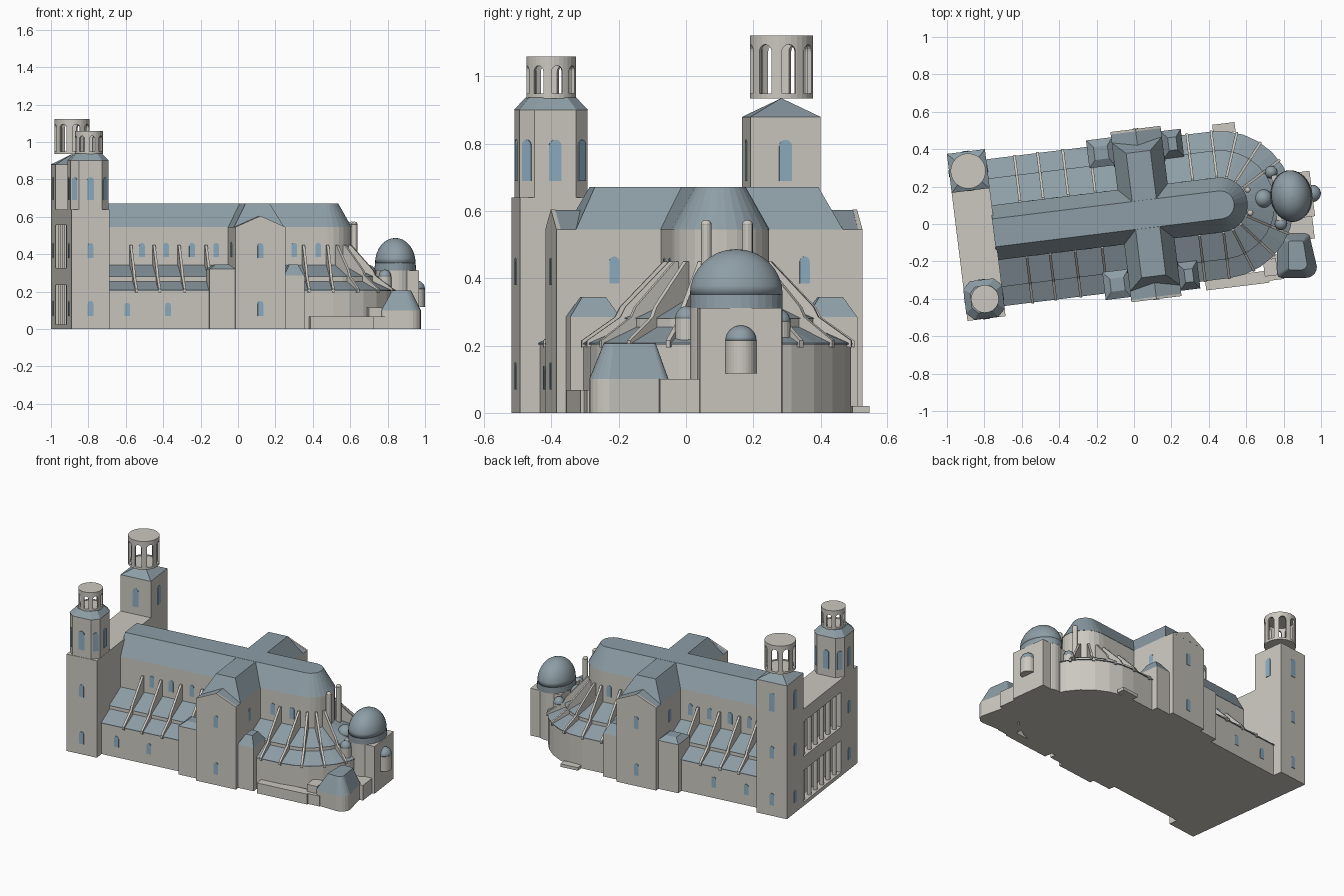
import bpy, math
from math import sin, cos, pi, radians
from mathutils import Matrix, Vector

if "Cube" in bpy.data.objects:
    bpy.data.objects.remove(bpy.data.objects["Cube"])

# Church plan is turned about z: local u = along nave, w = across
M = Matrix.Rotation(radians(7.05), 4, 'Z') @ Matrix.Translation((0, 0.045, 0))

def material(name, col):
    m = bpy.data.materials.new(name)
    m.diffuse_color = (*col, 1)
    m.use_nodes = True
    m.node_tree.nodes["Principled BSDF"].inputs["Base Color"].default_value = m.diffuse_color
    return m

STONE = material("stone", (0.60, 0.58, 0.53))
ROOF = material("slate", (0.27, 0.34, 0.38))
GLASS = material("glass", (0.27, 0.42, 0.54))

def add(name, verts, faces, mat, smooth=False, m=M):
    me = bpy.data.meshes.new(name)
    me.from_pydata([m @ Vector(v) for v in verts], [], faces)
    me.materials.append(mat)
    if smooth:
        me.polygons.foreach_set("use_smooth", [True] * len(me.polygons))
    ob = bpy.data.objects.new(name, me)
    bpy.context.collection.objects.link(ob)
    return ob

def loft(name, rings, mat, smooth=False, m=M):
    """Skin between equal rings (counter-clockwise, bottom to top) with end caps."""
    n = len(rings[0])
    verts = [p for r in rings for p in r]
    faces = [(k*n+i, k*n+(i+1) % n, (k+1)*n+(i+1) % n, (k+1)*n+i)
             for k in range(len(rings)-1) for i in range(n)]
    faces += [tuple(range(n-1, -1, -1)), tuple(range(len(verts)-n, len(verts)))]
    return add(name, verts, faces, mat, smooth, m)

def rect(u0, u1, w0, w1, z):
    return [(u0, w0, z), (u1, w0, z), (u1, w1, z), (u0, w1, z)]

def box(name, u0, u1, w0, w1, z0, z1, mat=STONE):
    return loft(name, [rect(u0, u1, w0, w1, z0), rect(u0, u1, w0, w1, z1)], mat)

def circle(u, w, z, ru, rw=None, n=32):
    rw = rw or ru
    return [(u+ru*cos(2*pi*i/n), w+rw*sin(2*pi*i/n), z) for i in range(n)]

def stadium(r, z, u0=-0.75, uc=0.47, n=14):
    """Straight nave outline with a round east end."""
    arc = [(uc+r*cos(-pi/2+pi*i/n), r*sin(-pi/2+pi*i/n), z) for i in range(n+1)]
    return [(u0, -r, z)] + arc + [(u0, r, z)]

def dome(name, u, w, z, ru, rw, h, mat=ROOF, n=32):
    loft(name, [circle(u, w, z+h*sin(a), ru*cos(a), rw*cos(a), n)
                for a in [pi/2*.995*i/8 for i in range(9)]], mat, True)

def prism(name, prof, u, w, ang, t, mat):
    """Upright (distance, z) profile along direction ang, thickness t."""
    c, s = cos(ang), sin(ang)
    rings = [[(u+r*c-k*s, w+r*s+k*c, z) for r, z in prof] for k in (t/2, -t/2)]
    return loft(name, rings, mat)

def arch(width, z0, z1):
    r = width/2
    return [(-r, z0), (r, z0)] + [(r*cos(pi*i/8), z1-r+r*sin(pi*i/8)) for i in range(9)]

def window(u, w, ang, z0, z1, width=0.03):
    prism("window", arch(width, z0, z1), u, w, ang, 0.006, GLASS)

# Nave, choir and two tiers of aisles
loft("aisle_wall", [stadium(.39, 0), stadium(.39, .203)], STONE)
loft("outer_aisle_roof", [stadium(.395, .203), stadium(.395, .208), stadium(.285, .255)], ROOF)
loft("inner_aisle_wall", [stadium(.285, .2), stadium(.285, .28)], STONE)
loft("inner_aisle_roof", [stadium(.292, .28), stadium(.145, .342)], ROOF)
loft("nave_wall", [stadium(.145, .3), stadium(.145, .545)], STONE)
loft("nave_roof", [stadium(.147, .545), stadium(.075, .672)], ROOF)

# Transept with gabled ends and flat topped roof
TU0, TU1, TC = -.065, .205, .07
box("transept", TU0, TU1, -.458, .458, 0, .545)
loft("transept_roof", [rect(TU0, TU1, -.40, .40, .545),
                       rect(TC-.065, TC+.065, -.335, .335, .671)], ROOF)
for s in (-1, 1):
    prism("transept_gable", [(TU0-TC, .545), (TU1-TC, .545), (0, .605)], TC, s*.452, 0, .013, STONE)
    prism("gable_roof", [(TU0-TC, .545), (TU1-TC, .545), (0, .603)], TC, s*.400, 0, .10, ROOF)
    for z0 in (.07, .38):
        window(TC, s*.458, 0, z0, z0+.08)
    for u in (TU0, TU1):
        window(u, s*.285, pi/2, .385, .465)
    # Corner chapels beside the transept
    for n, u0, u1, w0, w1, z in (("west", -.20, -.06, .28, .43, .32),
                                 ("east", .20, .31, .28, .43, .285)):
        a, b = sorted((s*w0, s*w1))
        box(n + "_corner_chapel", u0, u1, a, b, 0, z)
        loft(n + "_chapel_roof", [rect(u0, u1, a, b, z),
                                  rect(u0+.035, u1-.03, a+.04, b-.04, .345)], ROOF)

# Flying buttresses: straight bays then radial around the apse
FIN = [(.14, .33), (.285, .25), (.30, .20), (.40, .195), (.40, .215),
       (.30, .285), (.285, .315), (.155, .45), (.14, .45)]
for s in (-1, 1):
    for u in (-.59, -.465, -.33, -.185, .34, .47):
        prism("buttress", FIN, u, 0, s*pi/2, .014, STONE)
    for a in (30, 50, 70):
        prism("buttress", FIN, .47, 0, s*radians(a), .014, STONE)
    # Clerestory and aisle windows
    for u in (-.53, -.40, -.26, -.13, .29, .42):
        window(u, s*.145, 0, .385, .46)
    for u in (-.64, -.42):
        window(u, s*.39, 0, .07, .14)
    # Slim stair turrets behind the apse
    loft("stair_turret", [circle(.625, s*.062, .2, .016, n=12), circle(.625, s*.062, .56, .016, n=12)], STONE)
    dome("turret_cap", .625, s*.062, .56, .016, .016, .014, STONE, 12)

# West front: back wall, storey slabs and columns between the towers
FU0, FU1, FW = -.947, -.742, .45
box("front_core", -.89, FU1, -.245, .245, 0, .64)
for z0, z1 in ((0, .025), (.235, .325), (.555, .64)):
    box("front_storey_band", FU0, -.885, -.245, .245, z0, z1)
for z0, z1 in ((.02, .24), (.32, .56)):
    for i in range(6):
        w = -.2 + .08*i
        loft("front_column", [circle(-.922, w, z, .014, n=12) for z in (z0, z1)], STONE)

def lantern(name, u, w, r, z0, z1, za, zb, width):
    """Round open belfry with eight arched openings."""
    ob = loft(name, [circle(u, w, z0, r), circle(u, w, z1, r)], STONE)
    cut = [loft("lantern_cutter", [circle(u, w, z0+.012, r*.86), circle(u, w, z1-.015, r*.86)], STONE)]
    cut += [prism("lantern_cutter", arch(width, za, zb), u, w, pi*i/4 + .12, r*3, STONE) for i in range(4)]
    bpy.context.view_layer.objects.active = ob
    for c in cut:
        c.hide_render = True
        md = ob.modifiers.new("opening", 'BOOLEAN')
        md.operation, md.solver, md.object = 'DIFFERENCE', 'EXACT', c
        bpy.ops.object.modifier_apply(modifier=md.name)
        bpy.data.objects.remove(c)

# North tower: square, pyramid roof, tall lantern
NW = .345
box("north_tower", FU0, FU1, .24, FW, 0, .88)
loft("north_tower_roof", [rect(FU0, FU1, .24, FW, .88),
                          rect(-.846, -.844, NW-.001, NW+.001, .935)], ROOF)
lantern("north_lantern", -.845, NW, .094, .935, 1.122, .95, 1.095, .042)

# South tower: square base, chamfered top, short lantern
def octagon(h, c, z, u=-.845, w=-.345):
    return [(u+a, w+b, z) for a, b in ((h-c, -h), (h, c-h), (h, h-c), (h-c, h),
                                       (c-h, h), (-h, h-c), (-h, c-h), (c-h, -h))]
box("south_tower", FU0, FU1, -FW, -.24, 0, .64)
loft("south_tower_top", [octagon(.102, .04, .64), octagon(.102, .04, .90)], STONE)
loft("south_tower_roof", [octagon(.104, .04, .90), octagon(.07, .03, .938)], ROOF)
lantern("south_lantern", -.84, -.345, .074, .935, 1.06, .95, 1.032, .032)

# Tower windows on every face
for wc in (NW, -.345):
    for u in (FU0, FU1):
        window(u, wc, pi/2, .69, .812, .038)
    for s in (-1, 1):
        window(-.845, wc+s*.104, 0, .69, .812, .038)
    for z0 in (.07, .38):
        window(FU0, wc, pi/2, z0, z0+.08)
        window(-.845, math.copysign(FW, wc), 0, z0, z0+.08)
for a in (1, 3, 5, 7):
    p = a*pi/4
    window(-.845+.116*cos(p), -.345+.116*sin(p), p+pi/2, .69, .812, .034)

# East chapel: oval drum, square end, dome and half round niche
loft("chapel_drum", [circle(.853, 0, 0, .105, .138), circle(.853, 0, .312, .105, .138)], STONE)
box("chapel_end", .76, .966, -.122, .122, 0, .312)
loft("dome_skirt", [circle(.853, 0, .312, .112, .138), circle(.853, 0, .352, .108, .139)], ROOF)
dome("chapel_dome", .853, 0, .352, .108, .139, .135)
loft("niche", [circle(.966, 0, .117, .046), circle(.966, 0, .215, .046)], STONE)
dome("niche_cap", .966, 0, .215, .046, .046, .045)

# Small domed turrets between apse and chapel
for u, w, r, z in ((.762, .14, .034, .27), (.702, .005, .05, .29), (.78, -.14, .034, .28)):
    loft("small_turret", [circle(u, w, .15, r, n=20), circle(u, w, z, r, n=20)], STONE)
    dome("small_dome", u, w, z, r, r, r*1.1, n=20)

# South-east sacristy with round corners (square to the world axes)
def rounded(x0, x1, y0, y1, r, z):
    pts = []
    for cx, cy, a0 in ((x1-r, y0+r, -90), (x1-r, y1-r*.4, 0), (x0+r*.4, y1-r*.4, 90), (x0+r*.4, y0+r*.4, 180)):
        q = r if a0 == -90 else r*.4
        pts += [(cx+q*cos(radians(a0+18*i)), cy+q*sin(radians(a0+18*i)), z) for i in range(6)]
    return pts
I4 = Matrix.Identity(4)
loft("sacristy", [rounded(.765, .978, -.288, -.052, .06, z) for z in (0, .1)], STONE, m=I4)
loft("sacristy_roof", [rounded(.765, .978, -.288, -.052, .06, .1),
                       rounded(.825, .925, -.245, -.09, .03, .206)], ROOF, m=I4)
box("link_wall", .72, .95, -.24, -.1, 0, .1)

# Low outer rooms by the choir
box("low_annex", .34, .68, -.445, -.38, 0, .068)
box("low_link", .66, .76, -.435, -.30, 0, .068)
box("annex_block", .66, .73, -.41, -.32, .06, .115)
box("north_annex", .48, .60, .38, .43, 0, .02)
